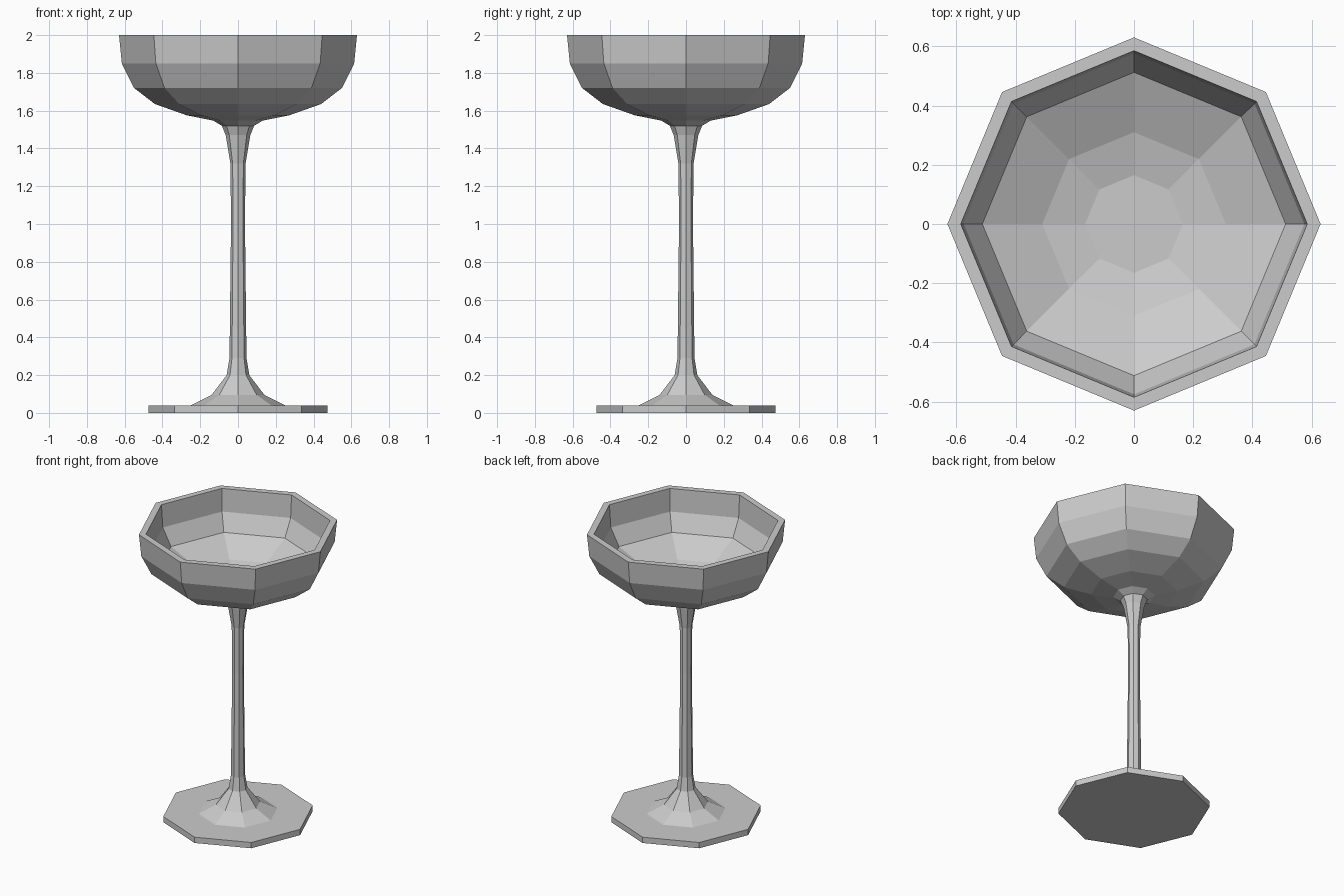
import bpy, bmesh
from math import cos, sin, tau

if "Cube" in bpy.data.objects:
    bpy.data.objects.remove(bpy.data.objects["Cube"])

SIDES = 8

def lathe(name, profile):
    """Spin an (r, z) profile into a closed, flat-faced eight-sided solid."""
    bm = bmesh.new()
    rings = [[bm.verts.new((r * cos(tau * i / SIDES), r * sin(tau * i / SIDES), z))
              for i in range(SIDES)] for r, z in profile]
    for low, high in zip(rings, rings[1:]):
        for i in range(SIDES):
            j = (i + 1) % SIDES
            bm.faces.new((low[i], low[j], high[j], high[i]))
    bm.faces.new(rings[0][::-1])
    bm.faces.new(rings[-1])
    bmesh.ops.recalc_face_normals(bm, faces=bm.faces[:])
    mesh = bpy.data.meshes.new(name)
    bm.to_mesh(mesh)
    bm.free()
    obj = bpy.data.objects.new(name, mesh)
    bpy.context.collection.objects.link(obj)
    return obj

# Foot disc, flared base, stem and hollow bowl share one continuous skin
foot = [(0.475, 0), (0.475, 0.04), (0.25, 0.04), (0.14, 0.095)]
stem = [(0.06, 0.20), (0.045, 0.29), (0.037, 1.0), (0.04, 1.32),
        (0.065, 1.47), (0.085, 1.52)]
bowl_outside = [(0.13, 1.547), (0.27, 1.575), (0.44, 1.635),
                (0.55, 1.72), (0.615, 1.85), (0.63, 2.0)]
bowl_inside = [(0.585, 2.0), (0.575, 1.845), (0.512, 1.73),
               (0.31, 1.635), (0.165, 1.60)]
lathe("coupe_glass", foot + stem + bowl_outside + bowl_inside)
